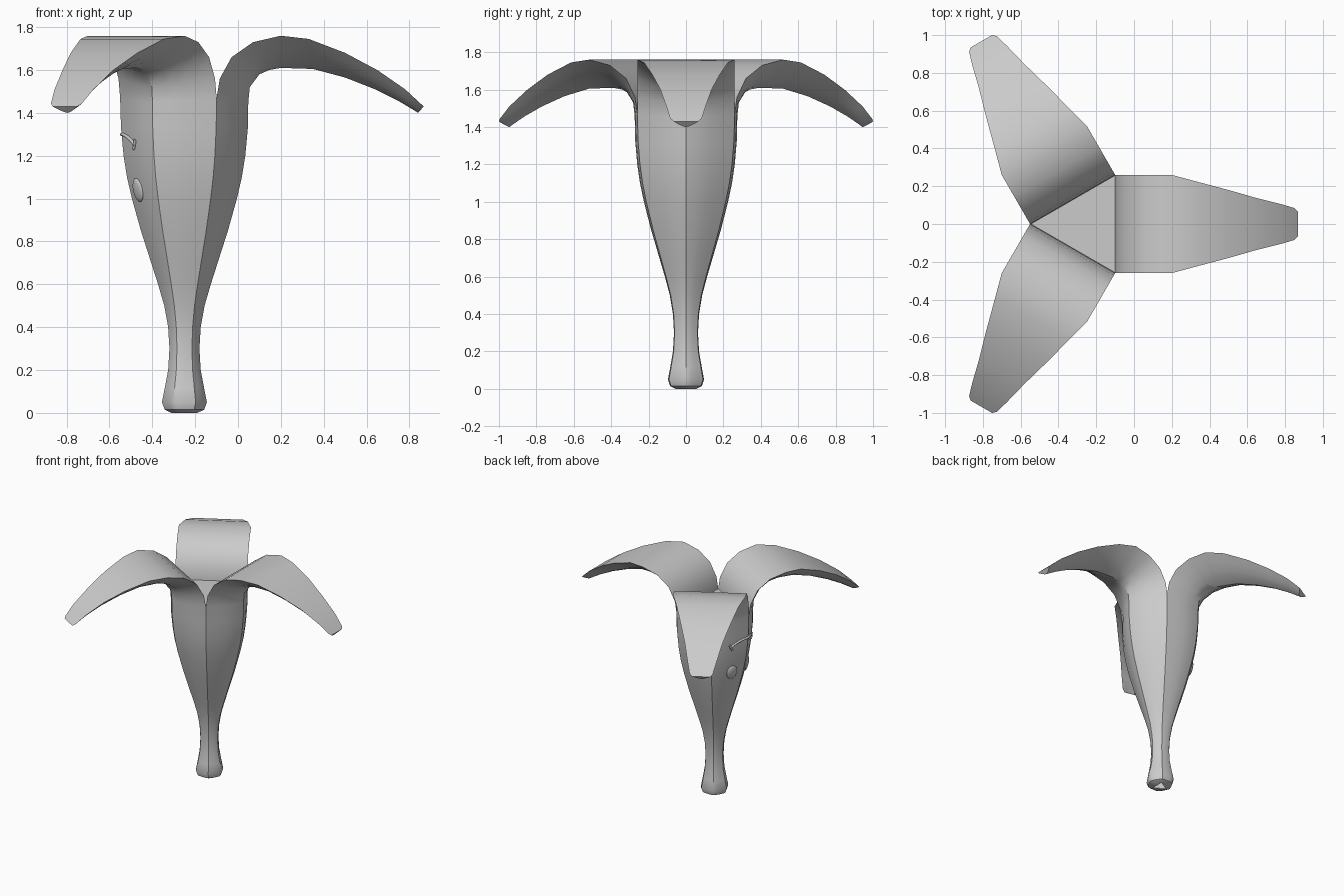
import bpy
import bmesh
import math
from mathutils import Matrix, Vector

default_cube = bpy.data.objects.get("Cube")
if default_cube:
    bpy.data.objects.remove(default_cube, do_unlink=True)

AXIS = Vector((-0.25, 0, 0))
TOP = 1.47

grey = bpy.data.materials.new("plain grey")
grey.use_nodes = True
grey.diffuse_color = (0.6, 0.6, 0.6, 1)
grey.node_tree.nodes["Principled BSDF"].inputs["Base Color"].default_value = (0.6, 0.6, 0.6, 1)

# Outline of the closed part: height and radius
BODY = [(0, .06), (.015, .092), (.05, .105), (.12, .091), (.2, .076), (.3, .07),
        (.4, .076), (.5, .094), (.6, .123), (.7, .155), (.85, .203), (1, .245),
        (1.1, .268), (1.2, .284), (1.33, .296)]
# Folded part: inner radius, inner height, outer radius, outer height, half width
FOLD = [(.15, TOP, .298, 1.45, .26), (.165, 1.56, .305, 1.52, .26),
        (.22, 1.66, .35, 1.58, .26), (.32, 1.73, .395, 1.6, .26),
        (.45, 1.76, .45, 1.61, .26), (.58, 1.745, .6, 1.605, .225),
        (.75, 1.68, .75, 1.565, .18), (.9, 1.6, .89, 1.51, .137),
        (1.03, 1.51, 1, 1.455, .105), (1.1, 1.445, 1.075, 1.41, .084),
        (1.117, 1.43, 1.09, 1.4, .066)]
ACROSS = [i / 4 for i in range(-4, 5)]


def finish(obj, angle=35):
    obj.data.materials.clear()
    obj.data.materials.append(grey)
    bpy.ops.object.select_all(action='DESELECT')
    obj.select_set(True)
    bpy.context.view_layer.objects.active = obj
    bpy.ops.object.shade_smooth_by_angle(angle=math.radians(angle))


def add_object(name, data):
    obj = bpy.data.objects.new(name, data)
    bpy.context.collection.objects.link(obj)
    return obj


def peel_mesh():
    """Loft a D-shaped section up the body and out along the fold."""
    stations = [(r / 2, z, r, z, r * math.sqrt(3) / 2) for z, r in BODY] + FOLD
    bm = bmesh.new()
    rings = []
    for ri, zi, ro, zo, w in stations:
        ring = []
        for t in ACROSS:
            f = 1 - abs(t) ** 1.4
            ring.append(bm.verts.new((ri + (ro - ri) * f, t * w, zi + (zo - zi) * f)))
        rings.append(ring)
    n = len(ACROSS)
    for a, b in zip(rings, rings[1:]):
        for i in range(n):
            j = (i + 1) % n
            bm.faces.new((a[i], a[j], b[j], b[i]))
    bm.faces.new(rings[0])
    bm.faces.new(rings[-1])
    bmesh.ops.recalc_face_normals(bm, faces=bm.faces)
    mesh = bpy.data.meshes.new("peel")
    bm.to_mesh(mesh)
    bm.free()
    return mesh


def body_radius(z):
    for (z0, r0), (z1, r1) in zip(BODY, BODY[1:]):
        if z0 <= z <= z1:
            return r0 + (r1 - r0) * (z - z0) / (z1 - z0)
    return BODY[-1][1]


def on_skin(degrees, z, lift=0.0):
    """Point on the outside, at an angle from the seam on the face side."""
    a = math.radians(degrees)
    r = body_radius(z) * (1 - 0.08 * math.sin(3 * abs(a))) + lift
    return AXIS + Vector((-r * math.cos(a), r * math.sin(a), z))


# Three peels around the axis
for i, name in enumerate(("left_peel", "back_peel", "front_peel")):
    peel = add_object(name, peel_mesh())
    peel.location = AXIS
    peel.rotation_euler.z = i * math.tau / 3
    finish(peel)

# Flat triangular core between the peels
bpy.ops.mesh.primitive_cone_add(vertices=3, radius1=0.27, radius2=0.297, depth=0.2,
                                location=AXIS + Vector((0, 0, TOP - 0.1)),
                                rotation=(0, 0, math.pi / 2))
core = bpy.context.object
core.name = "core"
bm = bmesh.new()
bm.from_mesh(core.data)
# Turn the core so that a corner lies on the face-side seam
corner = max(bm.verts, key=lambda v: v.co.z)
turn = math.pi - math.atan2(corner.co.y, corner.co.x)
bm.free()
core.rotation_euler.z = turn
finish(core)


def line(name, points, radius):
    curve = bpy.data.curves.new(name, 'CURVE')
    curve.dimensions = '3D'
    curve.bevel_depth = radius
    curve.bevel_resolution = 2
    curve.use_fill_caps = True
    spline = curve.splines.new('POLY')
    spline.points.add(len(points) - 1)
    for p, co in zip(spline.points, points):
        p.co = (*co, 1)
    add_object(name, curve).data.materials.append(grey)


# Mouth arched over the seam, with a short crease at each end
line("mouth", [on_skin(a, 1.3 - 0.05 * (a / 30) ** 2) for a in range(-30, 31, 3)], 0.008)
for side, word in ((1, "back"), (-1, "front")):
    line(word + "_mouth_crease",
         [on_skin(side * a, z) for a, z in ((26, 1.23), (29, 1.25), (31, 1.275))], 0.008)

    # Oval eye pressed into the skin
    bpy.ops.mesh.primitive_uv_sphere_add(segments=20, ring_count=12, radius=1)
    eye = bpy.context.object
    eye.name = word + "_eye"
    turned = Matrix.Rotation(math.pi - side * math.radians(28), 4, 'Z')
    tilt = Matrix.Rotation(math.radians(12), 4, 'Y')
    eye.matrix_world = (Matrix.Translation(on_skin(side * 23, 1.04)) @ turned @ tilt
                        @ Matrix.Diagonal((0.014, 0.042, 0.056, 1)))
    finish(eye)
